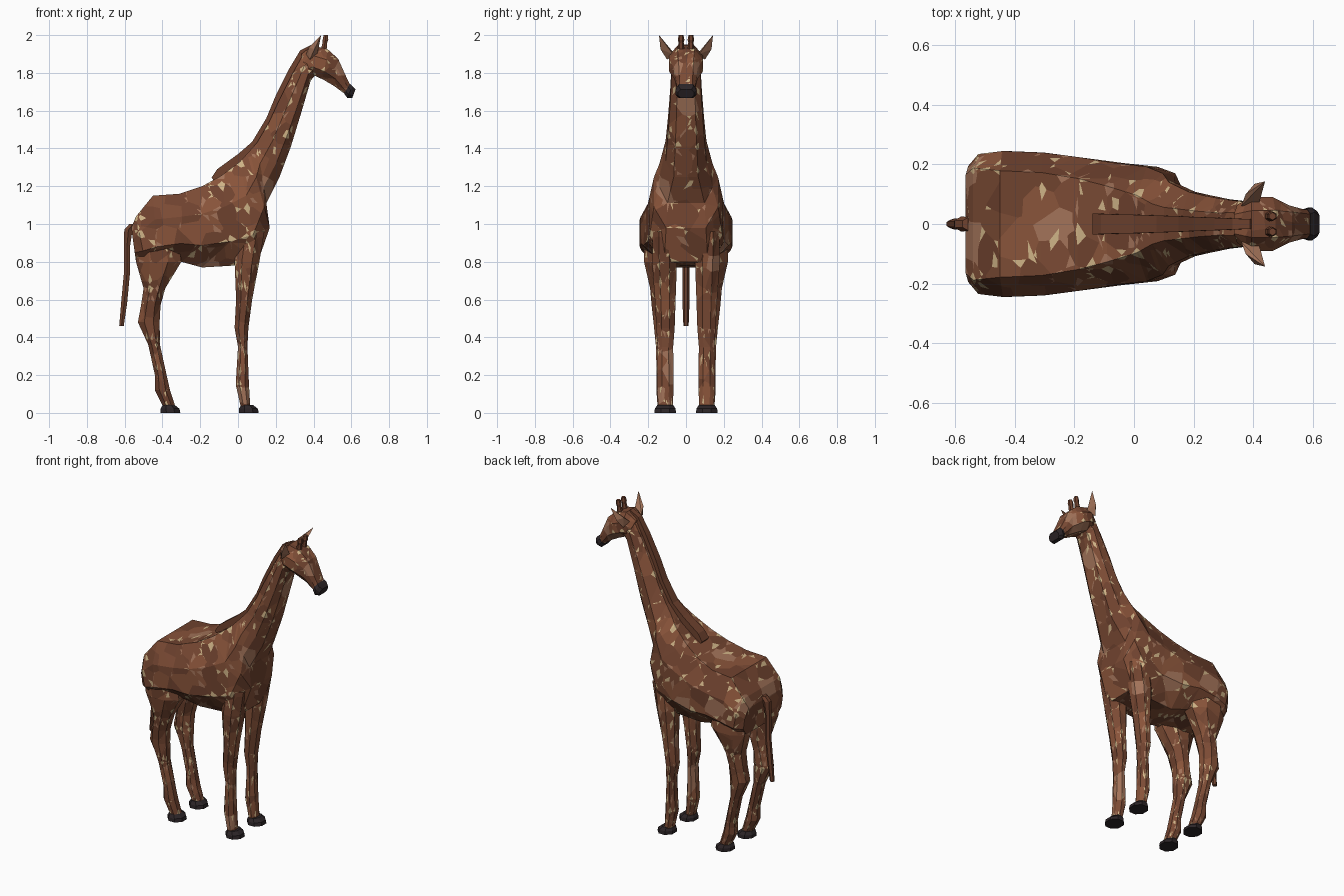
import bpy, bmesh, math, random
from mathutils import Vector as V, kdtree

if "Cube" in bpy.data.objects:
    bpy.data.objects.remove(bpy.data.objects["Cube"])

random.seed(4)

def mat(name, c):
    m = bpy.data.materials.new(name)
    m.diffuse_color = (*c, 1)
    m.use_nodes = True
    m.node_tree.nodes["Principled BSDF"].inputs["Base Color"].default_value = m.diffuse_color
    return m

BROWNS = [mat("brown", (0.20, 0.07, 0.035)), mat("dark_brown", (0.16, 0.055, 0.028)),
          mat("red_brown", (0.25, 0.088, 0.042)), mat("tan", (0.36, 0.17, 0.10)),
          mat("cream", (0.62, 0.45, 0.24))]
BLACK = mat("black", (0.025, 0.018, 0.02))

def finish(bm, name, mats):
    me = bpy.data.meshes.new(name)
    bm.to_mesh(me)
    bm.free()
    for m in mats:
        me.materials.append(m)
    ob = bpy.data.objects.new(name, me)
    bpy.context.collection.objects.link(ob)
    return ob

def loft(rings):
    """Skin a list of point rings into a capped tube."""
    bm = bmesh.new()
    rs = [[bm.verts.new(p) for p in r] for r in rings]
    n = len(rs[0])
    for a, b in zip(rs, rs[1:]):
        for i in range(n):
            bm.faces.new((a[i], a[(i + 1) % n], b[(i + 1) % n], b[i]))
    bm.faces.new(rs[0][::-1])
    bm.faces.new(rs[-1])
    bmesh.ops.recalc_face_normals(bm, faces=bm.faces)
    return bm

def clip(poly, n, d):
    """Keep the part of a polygon where p.n <= d."""
    out = []
    for p, q in zip(poly, poly[1:] + poly[:1]):
        a, b = p.dot(n) - d, q.dot(n) - d
        if a <= 0:
            out.append(p)
        if (a < 0 < b) or (b < 0 < a):
            out.append(p.lerp(q, a / (a - b)))
    return out

def patchwork(bm, name, gap):
    """Split the skin into flat cell patches with pale corners between them."""
    bmesh.ops.triangulate(bm, faces=bm.faces)
    tris = [[v.co.copy() for v in f.verts] for f in bm.faces]
    areas = [f.calc_area() for f in bm.faces]
    bm.free()
    seeds = []
    for t in random.choices(tris, areas, k=1200):
        u, w = sorted((random.random(), random.random()))
        p = t[0] * u + t[1] * (w - u) + t[2] * (1 - w)
        if all((p - s).length > gap for s in seeds):
            seeds.append(p)
    kd = kdtree.KDTree(len(seeds))
    for i, s in enumerate(seeds):
        kd.insert(s, i)
    kd.balance()
    shade = [random.choices(range(4), (5, 4, 4, 1))[0] for _ in seeds]
    new = bmesh.new()

    def add(points, k):
        new.faces.new([new.verts.new(p) for p in points]).material_index = k

    for t in tris:
        c = sum(t, V()) / 3
        near = kd.find_range(c, max((p - c).length for p in t) + gap * 1.6)
        for s, i, _ in near:
            poly = t
            for q, j, _ in near:
                if i != j:
                    poly = clip(poly, q - s, (q.length_squared - s.length_squared) / 2)
                    if len(poly) < 3:
                        break
            if len(poly) < 3:
                continue
            rest = []
            for k, p in enumerate(poly):
                h = (math.sin(p.x * 12.7 + abs(p.y) * 31.1 + p.z * 17.4) * 10) % 1
                if h < 0.36:
                    a, b = p.lerp(poly[k - 1], 0.4), p.lerp(poly[(k + 1) % len(poly)], 0.4)
                    add([a, p, b], 4 if h < 0.2 else 3)
                    rest += [a, b]
                else:
                    rest.append(p)
            add(rest, shade[i])
    bmesh.ops.remove_doubles(new, verts=new.verts, dist=1e-5)
    return finish(new, name, BROWNS)

def section(tx, tz, bx, bz, w, wt, wb):
    """Eight-sided ring between a top and a bottom point."""
    top, bot = V((tx, 0, tz)), V((bx, 0, bz))
    half = [(1, wt), (0.66, 1), (0.27, 1), (0, wb)]
    side = [bot.lerp(top, t) + V((0, w * f, 0)) for t, f in half]
    return side + [V((p.x, -p.y, p.z)) for p in reversed(side)]

def oval(z, xb, xf, yi, yo, s, n=8):
    """Horizontal ring given its back, front, inner and outer limits."""
    k = 1 / math.cos(math.pi / n)
    return [V(((xb + xf) / 2 + k * (xf - xb) / 2 * math.cos((i + .5) * math.tau / n),
               s * ((yi + yo) / 2 + k * (yo - yi) / 2 * math.sin((i + .5) * math.tau / n)), z))
            for i in range(n)]

# Body and neck
patchwork(loft([section(*r) for r in (
    (-.565, .98, -.54, .80, .195, .85, .8), (-.54, 1.04, -.49, .79, .235, .8, .7),
    (-.45, 1.15, -.42, .78, .245, .73, .6), (-.31, 1.16, -.30, .80, .24, .72, .55),
    (-.19, 1.20, -.19, .77, .225, .68, .5), (-.09, 1.255, -.02, .78, .205, .62, .55),
    (.01, 1.33, .105, .80, .192, .5, .6), (.06, 1.385, .168, .98, .17, .4, .62),
    (.10, 1.43, .15, 1.11, .14, .4, .7), (.165, 1.54, .22, 1.25, .108, .45, .6),
    (.215, 1.65, .28, 1.41, .095, .45, .6), (.285, 1.79, .335, 1.59, .083, .45, .6),
    (.335, 1.88, .385, 1.76, .077, .5, .6), (.38, 1.91, .42, 1.80, .07, .5, .6))]),
    "body_and_neck", 0.078)

# Head
patchwork(loft([section(*r) for r in (
    (.335, 1.90, .37, 1.78, .065, .5, .6), (.395, 1.945, .395, 1.79, .09, .5, .55),
    (.475, 1.925, .45, 1.765, .09, .5, .5), (.53, 1.875, .51, 1.73, .062, .65, .5),
    (.575, 1.775, .55, 1.70, .05, .7, .6), (.595, 1.735, .567, 1.69, .047, .7, .6))]),
    "head", 0.055)

# Muzzle
finish(loft([section(*r) for r in (
    (.592, 1.742, .562, 1.69, .05, .7, .7), (.606, 1.73, .578, 1.668, .056, .7, .7),
    (.622, 1.712, .605, 1.668, .042, .7, .7))]), "muzzle", [BLACK])

# Mane
spine = ((-.14, 1.245), (-.11, 1.29), (0, 1.37), (.075, 1.435), (.15, 1.56), (.2, 1.68),
         (.27, 1.82), (.33, 1.92), (.39, 1.95))
finish(loft([[V((x, w, z)), V((x + .04, w, z - .05)), V((x + .04, -w, z - .05)), V((x, -w, z))]
             for i, (x, z) in enumerate(spine) for w in [.036 - .0025 * i]]),
       "mane", [BROWNS[1]])

# Tail
finish(loft([oval(z, x - r, x + r, -r, r, 1, 6) for z, x, r in (
    (1.0, -.555, .02), (.97, -.58, .022), (.88, -.588, .016), (.74, -.588, .016),
    (.58, -.603, .016), (.46, -.617, .012))]), "tail", [BROWNS[1]])

HIND = ((.96, -.54, -.32, .08, .225), (.80, -.54, -.30, .055, .222), (.66, -.50, -.385, .06, .19),
        (.57, -.513, -.41, .068, .182), (.48, -.53, -.415, .07, .172), (.36, -.475, -.413, .075, .16),
        (.20, -.44, -.378, .075, .155), (.12, -.44, -.36, .07, .157), (.03, -.395, -.33, .075, .15))
FRONT = ((.96, 0, .14, .07, .175), (.80, -.018, .113, .048, .18), (.60, -.01, .075, .055, .165),
         (.45, -.018, .055, .06, .157), (.35, 0, .05, .068, .15), (.15, -.012, .058, .065, .152),
         (.03, .015, .065, .07, .148))

for s, side in ((1, "left"), (-1, "right")):
    # Legs and hooves
    for rows, name, hx in ((HIND, "hind", -.41), (FRONT, "front", .005)):
        patchwork(loft([oval(*r, s) for r in rows]), f"{name}_leg_{side}", 0.07)
        finish(loft([oval(0, hx, hx + .105, .053, .167, s), oval(.022, hx, hx + .1, .055, .165, s),
                     oval(.042, hx + .012, hx + .075, .068, .152, s)]),
               f"{name}_hoof_{side}", [BLACK])
    # Ears
    bm = bmesh.new()
    for x, y, z in ((.36, .06, 1.90), (.38, .10, 1.87), (.42, .07, 1.90), (.375, .10, 1.935),
                    (.405, .135, 1.925), (.44, .143, 2.0)):
        bm.verts.new((x, s * y, z))
    bmesh.ops.convex_hull(bm, input=bm.verts)
    bmesh.ops.recalc_face_normals(bm, faces=bm.faces)
    finish(bm, f"ear_{side}", [BROWNS[3]])
    # Horns
    finish(loft([oval(z, x - r, x + r, .026 - r, .026 + r, s, 6) for z, x, r in (
        (1.90, .45, .018), (1.96, .46, .012), (1.975, .463, .015), (2.0, .465, .011))]),
        f"horn_{side}", [BROWNS[1]])
